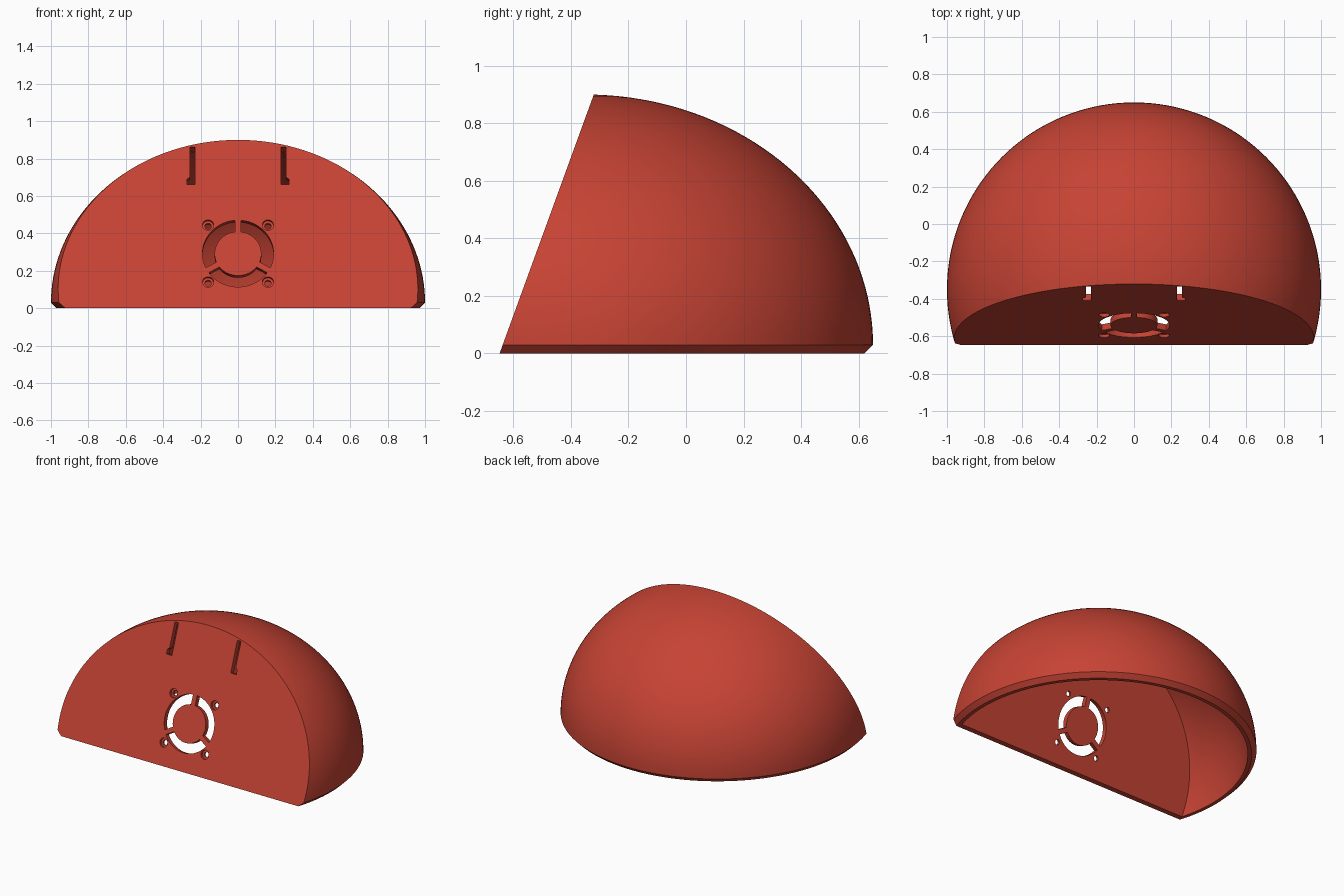
import bpy, bmesh, math
from mathutils import Matrix, Vector

if "Cube" in bpy.data.objects:
    bpy.data.objects.remove(bpy.data.objects["Cube"])

TILT = math.radians(20)
S, C = math.sin(TILT), math.cos(TILT)
CENTRE_Y, RIM_Z, WALL = -0.35, 0.03, 0.035
ORIGIN = Vector((0, -0.648, 0))
NORMAL = Vector((0, -C, S))
# Sloping front plate frame: x across, y up the plate, z outward
PLATE = Matrix(((1, 0, 0, 0), (0, S, -C, ORIGIN.y), (0, C, S, 0), (0, 0, 0, 1)))

red = bpy.data.materials.new("brick red")
red.use_nodes = True
red.diffuse_color = (0.565, 0.056, 0.034, 1)
red.node_tree.nodes["Principled BSDF"].inputs["Base Color"].default_value = red.diffuse_color


def finish(bm, name):
    bmesh.ops.recalc_face_normals(bm, faces=bm.faces)
    mesh = bpy.data.meshes.new(name)
    bm.to_mesh(mesh)
    bm.free()
    mesh.materials.append(red)
    obj = bpy.data.objects.new(name, mesh)
    bpy.context.collection.objects.link(obj)
    return obj


def lathe(bm, profile, steps, matrix):
    """Closed solid of revolution from (radius, height) points."""
    rings = []
    for r, z in profile:
        count = 1 if r < 1e-6 else steps
        rings.append([bm.verts.new(matrix @ Vector((r * math.cos(math.tau * i / steps),
                      r * math.sin(math.tau * i / steps), z))) for i in range(count)])
    for a, b in zip(rings, rings[1:]):
        for i in range(steps):
            j = (i + 1) % steps
            quad = [a[i % len(a)], a[j % len(a)], b[j % len(b)], b[i % len(b)]]
            bm.faces.new(list(dict.fromkeys(quad)))
    for ring in (rings[0], rings[-1]):
        if len(ring) > 1:
            bm.faces.new(ring)


def prism(bm, points, low, high):
    """Extrude an outline along the plate normal."""
    a, b = [[bm.verts.new(PLATE @ Vector((x, y, h))) for x, y in points] for h in (low, high)]
    bm.faces.new(a)
    bm.faces.new(b)
    for i in range(len(a)):
        j = (i + 1) % len(a)
        bm.faces.new((a[i], a[j], b[j], b[i]))


def dome(name, base, radius, height, inset):
    """Half ellipsoid cut off by the sloping front plane."""
    arc = [(radius * math.cos(t), RIM_Z + height * math.sin(t))
           for t in (math.pi / 2 * i / 40 for i in range(40))]
    bm = bmesh.new()
    lathe(bm, base + arc + [(0, RIM_Z + height)], 144, Matrix.Translation((0, CENTRE_Y, 0)))
    cut = bmesh.ops.bisect_plane(bm, geom=bm.verts[:] + bm.edges[:] + bm.faces[:],
                                 plane_co=ORIGIN - NORMAL * inset, plane_no=NORMAL,
                                 clear_outer=True)
    edges = [e for e in cut["geom_cut"] if isinstance(e, bmesh.types.BMEdge)]
    bmesh.ops.edgeloop_fill(bm, edges=edges)
    return finish(bm, name)


# Outer dome with bevelled rim, and the hollow inside it
shell = dome("dome_shell", [(0.97, 0)], 1, 0.87, 0)
cavity = dome("cavity_cutter", [(0.945, -0.1)], 0.945, 0.87 - WALL, WALL)

# Openings in the front plate
bm = bmesh.new()
vent_y = 0.292 / C
for k in range(3):
    start = math.pi / 2 + k * math.tau / 3
    outline = []
    for radius, order in ((0.19, 1), (0.125, -1)):
        gap = math.asin(0.016 / radius)
        sweep = [start + gap + (math.tau / 3 - 2 * gap) * i / 24 for i in range(25)]
        outline += [(radius * math.cos(t), vent_y + radius * math.sin(t)) for t in sweep[::order]]
    prism(bm, outline, -0.08, 0.05)

# Counterbored screw holes around the vent
for sx in (-1, 1):
    for sy in (-1, 1):
        place = PLATE @ Matrix.Translation((sx * 0.16, vent_y + sy * 0.162, 0))
        lathe(bm, [(0.017, -0.08), (0.017, -0.018), (0.03, -0.018), (0.03, 0.05)], 24, place)

# Mirrored slots with a small outward foot
low, step, top = (z / C for z in (0.66, 0.70, 0.862))
for sx in (-1, 1):
    slot = [(0.229, low), (0.272, low), (0.272, step - 0.01), (0.257, step), (0.257, top), (0.229, top)]
    prism(bm, [(sx * x, y) for x, y in slot], -0.08, 0.05)
openings = finish(bm, "opening_cutter")

# Apply the cuts and remove the cutters
bpy.context.view_layer.objects.active = shell
shell.select_set(True)
for cutter in (cavity, openings):
    cutter.hide_render = True
    mod = shell.modifiers.new("cut", "BOOLEAN")
    mod.operation, mod.solver, mod.object = "DIFFERENCE", "EXACT", cutter
    bpy.ops.object.modifier_apply(modifier=mod.name)
    bpy.data.objects.remove(cutter)

bpy.ops.object.select_all(action="DESELECT")
shell.select_set(True)
bpy.ops.object.shade_smooth_by_angle(angle=math.radians(25))
